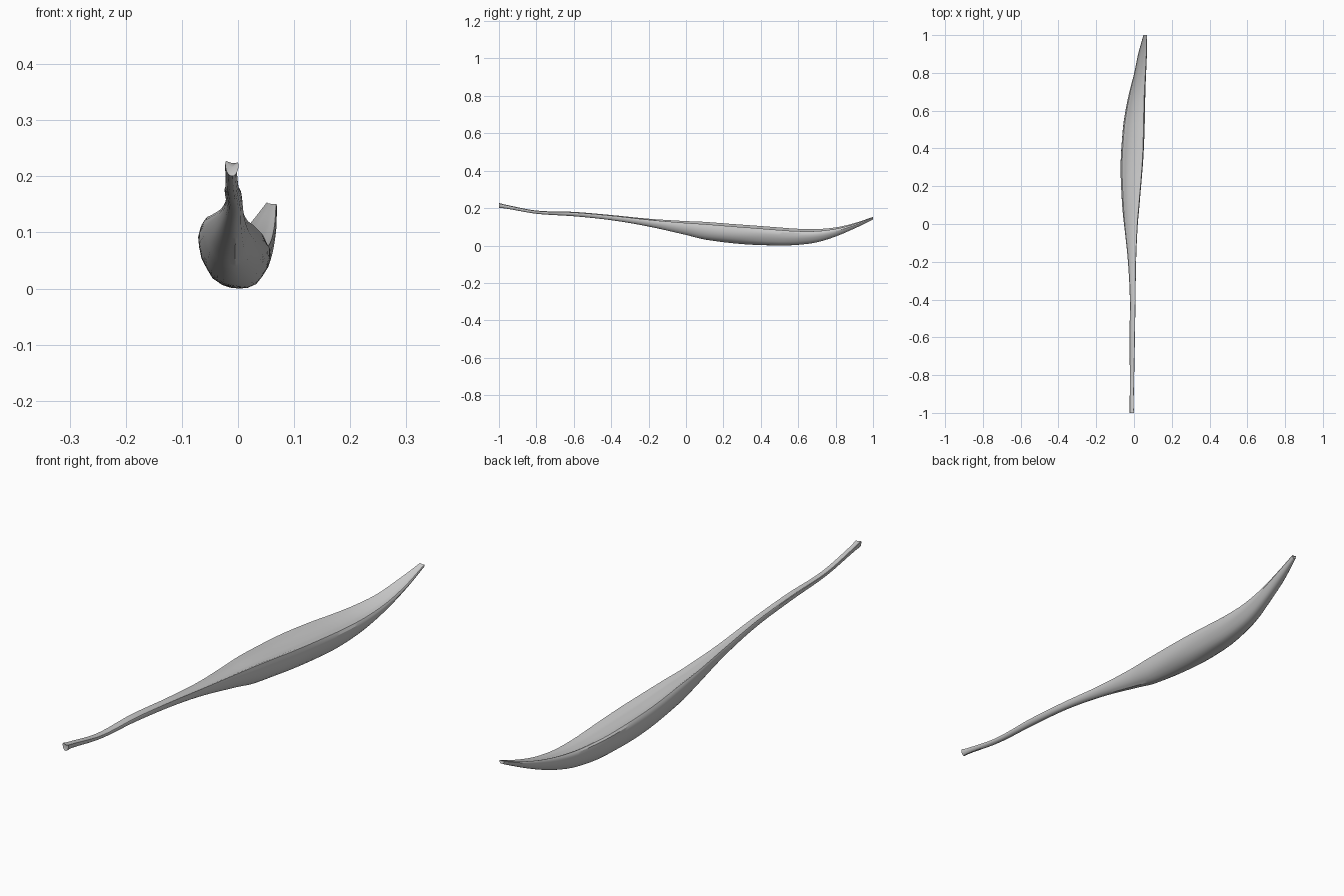
import bpy, bmesh, math, random
from mathutils import noise, Vector

if "Cube" in bpy.data.objects:
    bpy.data.objects.remove(bpy.data.objects["Cube"])

random.seed(4)

# Stations along the pod: y, left x, right x, underside z, upper edge z
STATIONS = [
    (-1.00, -0.023, 0.001, 0.203, 0.230),
    (-0.97, -0.023, -0.002, 0.201, 0.222),
    (-0.80, -0.022, 0.001, 0.172, 0.189),
    (-0.60, -0.024, 0.005, 0.159, 0.182),
    (-0.40, -0.022, 0.008, 0.138, 0.165),
    (-0.20, -0.032, 0.011, 0.105, 0.145),
    (0.00, -0.053, 0.020, 0.060, 0.132),
    (0.10, -0.062, 0.029, 0.036, 0.128),
    (0.30, -0.071, 0.046, 0.013, 0.113),
    (0.50, -0.060, 0.056, 0.003, 0.098),
    (0.60, -0.045, 0.058, 0.007, 0.091),
    (0.70, -0.024, 0.060, 0.021, 0.089),
    (0.80, 0.001, 0.064, 0.051, 0.098),
    (0.90, 0.022, 0.068, 0.093, 0.121),
    (1.00, 0.050, 0.069, 0.141, 0.155),
]

# Cross-section in unit width and height: raised rims, shallow hollow on top
SECTION = [(0.07, 1.0), (0.0, 0.80), (0.05, 0.45), (0.20, 0.14), (0.40, 0.0),
           (0.65, 0.0), (0.87, 0.20), (1.0, 0.58), (0.95, 0.86), (0.76, 0.82),
           (0.48, 0.85), (0.22, 0.92)]


def station(y):
    """Smoothly interpolated station at y (cubic with finite-difference slopes)."""
    n = len(STATIONS)
    i = max(k for k in range(n - 1) if STATIONS[k][0] <= y + 1e-9)
    a, b = STATIONS[i], STATIONS[i + 1]
    p, q = STATIONS[max(i - 1, 0)], STATIONS[min(i + 2, n - 1)]
    h = b[0] - a[0]
    t = (y - a[0]) / h
    out = []
    for c in range(1, 5):
        m0 = (b[c] - p[c]) / (b[0] - p[0]) * h
        m1 = (q[c] - a[c]) / (q[0] - a[0]) * h
        out.append((2*t**3 - 3*t**2 + 1) * a[c] + (t**3 - 2*t**2 + t) * m0
                   + (3*t**2 - 2*t**3) * b[c] + (t**3 - t**2) * m1)
    return out


def section_ring():
    """Section with midpoints added on a rounded curve."""
    ring, n = [], len(SECTION)
    for i in range(n):
        p0, p1, p2, p3 = (SECTION[(i + k) % n] for k in (-1, 0, 1, 2))
        ring.append(p1)
        ring.append(tuple((9 * (p1[c] + p2[c]) - p0[c] - p3[c]) / 16 for c in (0, 1)))
    return ring


# Dried pod: lofted shell with lengthwise wrinkles
bm = bmesh.new()
ring = section_ring()
steps = 80
rows = []
for s in range(steps + 1):
    y = -1 + 2 * s / steps
    x0, x1, z0, z1 = station(y)
    w, h = x1 - x0, z1 - z0
    row = []
    for u, v in ring:
        wr = noise.noise(Vector((u * 5, y * 3.5, v * 5))) * 0.06
        du, dv = u - 0.5, v - 0.5
        row.append(bm.verts.new((x0 + w * (0.5 + du * (1 + wr)), y,
                                 z0 + h * (0.5 + dv * (1 + wr)))))
    rows.append(row)
m = len(ring)
for a, b in zip(rows, rows[1:]):
    for j in range(m):
        k = (j + 1) % m
        bm.faces.new((a[j], a[k], b[k], b[j]))

# Rounded-off ends
for row, off in ((rows[0], 0.004), (rows[-1], -0.004)):
    c = sum((v.co for v in row), Vector()) / m
    tip = bm.verts.new(c + Vector((0, off, 0)))
    for j in range(m):
        bm.faces.new((row[j], row[(j + 1) % m], tip))

bmesh.ops.recalc_face_normals(bm, faces=bm.faces)
lowest = min(v.co.z for v in bm.verts)
bmesh.ops.translate(bm, verts=bm.verts, vec=(0, 0, -lowest))
mesh = bpy.data.meshes.new("dried_pod")
bm.to_mesh(mesh)
bm.free()
pod = bpy.data.objects.new("dried_pod", mesh)
bpy.context.collection.objects.link(pod)
bpy.context.view_layer.objects.active = pod
pod.select_set(True)
bpy.ops.object.shade_smooth_by_angle(angle=math.radians(30))
